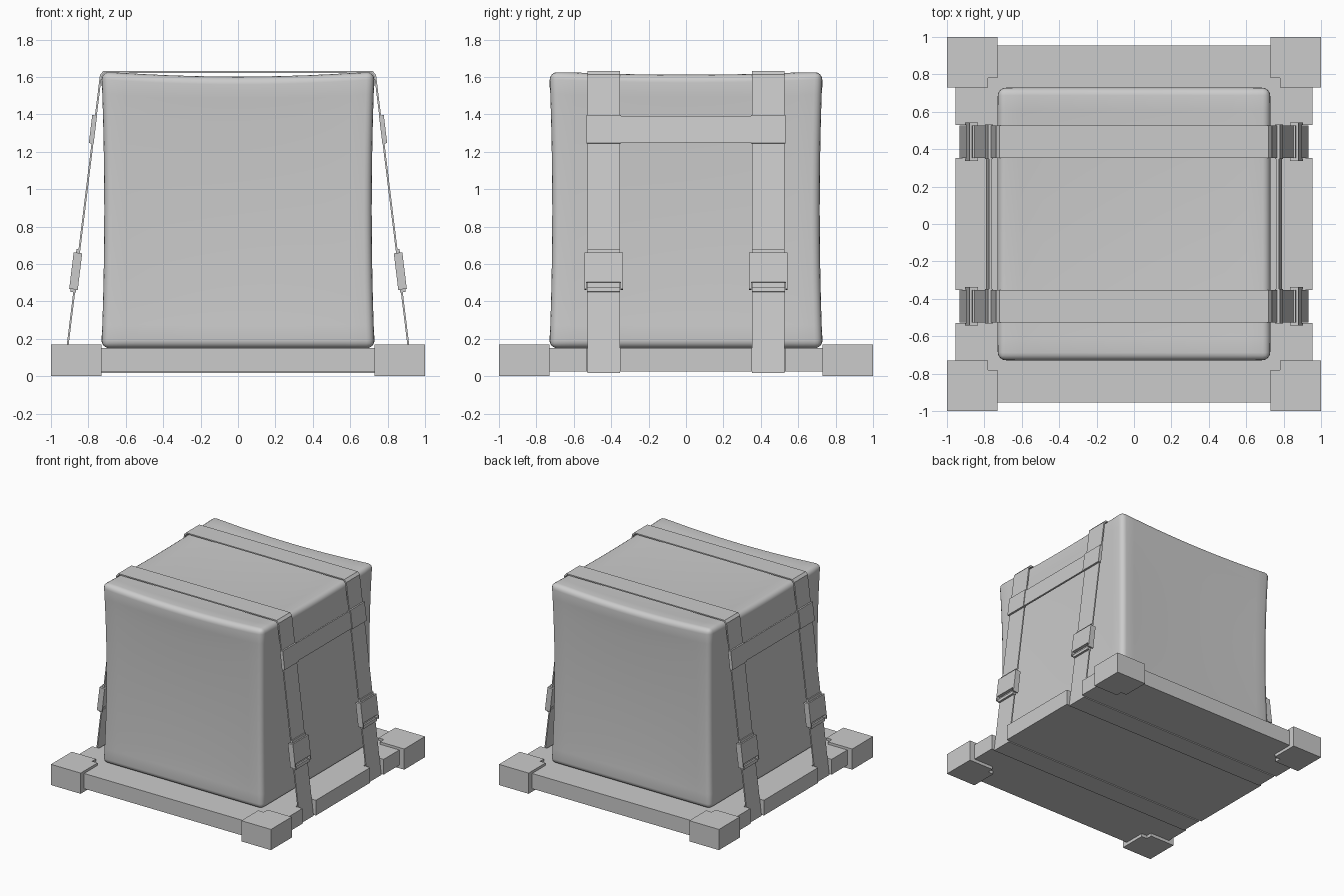
import bpy, bmesh, math
from mathutils import Matrix, Vector

cube = bpy.data.objects.get("Cube")
if cube:
    bpy.data.objects.remove(cube, do_unlink=True)

grey = bpy.data.materials.new("plain grey")
grey.use_nodes = True
grey.diffuse_color = (0.6, 0.6, 0.6, 1)
grey.node_tree.nodes["Principled BSDF"].inputs["Base Color"].default_value = (0.6, 0.6, 0.6, 1)


def finish(name, bm, smooth=False):
    bmesh.ops.recalc_face_normals(bm, faces=bm.faces)
    mesh = bpy.data.meshes.new(name)
    bm.to_mesh(mesh)
    bm.free()
    mesh.materials.append(grey)
    for p in mesh.polygons:
        p.use_smooth = smooth
    obj = bpy.data.objects.new(name, mesh)
    bpy.context.collection.objects.link(obj)
    return obj


def slab(name, outline, z0, z1):
    """Flat outline in x, y extruded from z0 to z1."""
    bm = bmesh.new()
    face = bm.faces.new([bm.verts.new((x, y, z0)) for x, y in outline])
    top = bmesh.ops.extrude_face_region(bm, geom=[face])["geom"]
    bmesh.ops.translate(bm, vec=(0, 0, z1 - z0),
                        verts=[v for v in top if isinstance(v, bmesh.types.BMVert)])
    return finish(name, bm)


# Straps lean inward from the base to the top edge of the load
SLOPE = 0.1215
LEAN = math.atan(SLOPE)


def strap_x(z):
    return 0.936 - SLOPE * z


def leaning_box(bm, side, y, z0, z1, width, thick, out=0.0):
    """Box lying along the leaning strap, pushed outward by out."""
    z = (z0 + z1) / 2
    m = (Matrix.Translation((side * (strap_x(z) + out), y, z))
         @ Matrix.Rotation(-side * LEAN, 4, 'Y')
         @ Matrix.Diagonal((thick, width, (z1 - z0) / math.cos(LEAN), 1)))
    bmesh.ops.create_cube(bm, size=1, matrix=m)


# Base platform with a notch for each strap end
edge, notch, y_in, y_out = 0.955, 0.895, 0.352, 0.528
right_edge = [(edge, -edge)]
for a, b in ((-y_out, -y_in), (y_in, y_out)):
    right_edge += [(edge, a), (notch, a), (notch, b), (edge, b)]
right_edge.append((edge, edge))
slab("base_platform", right_edge + [(-x, -y) for x, y in right_edge], 0.025, 0.15)

# Corner blocks with a stepped inner corner
corner = [(1, 1), (0.73, 1), (0.73, 0.78), (0.78, 0.78), (0.78, 0.73), (1, 0.73)]
for sx, x_word in ((1, "left"), (-1, "right")):
    for sy, y_word in ((-1, "front"), (1, "back")):
        slab(f"corner_block_{y_word}_{x_word}", [(sx * x, sy * y) for x, y in corner], 0, 0.17)

# Soft load: a cube with sagging top and slightly pinched sides
HALF, LOW, HIGH = 0.73, 0.15, 1.63
bm = bmesh.new()
bmesh.ops.create_cube(bm, size=2)
bmesh.ops.subdivide_edges(bm, edges=bm.edges[:], cuts=11, use_grid_fill=True)
border = [e for e in bm.edges
          if sum(all(abs(v.co[i] - s) < 1e-4 for v in e.verts)
                 for i in range(3) for s in (-1, 1)) == 2]
for v in bm.verts:
    x, y, z = v.co
    bulge = lambda t: 1 - t * t
    pinch = 0.015 * bulge(z)
    v.co.x = x * (HALF - pinch - 0.008 * bulge(y) * bulge(z))
    v.co.y = y * (HALF - pinch - 0.008 * bulge(x) * bulge(z))
    sag = (0.028 * bulge(x) + 0.018 * bulge(y)) * max(z, 0)
    v.co.z = LOW + (HIGH - LOW) * (z + 1) / 2 - sag
bmesh.ops.bevel(bm, geom=border, offset=0.042, segments=4, profile=0.5, affect='EDGES')
finish("soft_load", bm, smooth=True)

# Strap loops passing under the base and over the load
half_loop = [(0.934, 0.017), (0.738, 1.612), (0.72, 1.632)]
loop = half_loop + [(-x, z) for x, z in reversed(half_loop)]
for y, word in ((-0.44, "front"), (0.44, "back")):
    bm = bmesh.new()
    rings = []
    for scale, dy in ((1, -0.087), (1, 0.087), (0.988, 0.087), (0.988, -0.087)):
        rings.append([bm.verts.new((x * scale, y + dy, 0.82 + (z - 0.82) * scale))
                      for x, z in loop])
    n = len(loop)
    for r in range(4):
        a, b = rings[r], rings[(r + 1) % 4]
        for i in range(n):
            j = (i + 1) % n
            bm.faces.new((a[i], a[j], b[j], b[i]))
    finish(f"{word}_strap", bm)

# Cross bands, sleeves and buckles on both sides
for side, x_word in ((1, "left"), (-1, "right")):
    bm = bmesh.new()
    leaning_box(bm, side, 0, 1.25, 1.39, 1.05, 0.014)
    finish(f"cross_band_{x_word}", bm)
    for y, y_word in ((-0.44, "front"), (0.44, "back")):
        bm = bmesh.new()
        leaning_box(bm, side, y, 1.245, 1.395, 0.185, 0.026)
        finish(f"sleeve_{y_word}_{x_word}", bm)

        bm = bmesh.new()
        leaning_box(bm, side, y, 0.50, 0.66, 0.206, 0.046)
        leaning_box(bm, side, y, 0.64, 0.68, 0.174, 0.02)
        leaning_box(bm, side, y, 0.45, 0.475, 0.176, 0.03)
        for s in (-1, 1):
            leaning_box(bm, side, y + s * 0.097, 0.465, 0.51, 0.012, 0.046)
        finish(f"buckle_{y_word}_{x_word}", bm)
